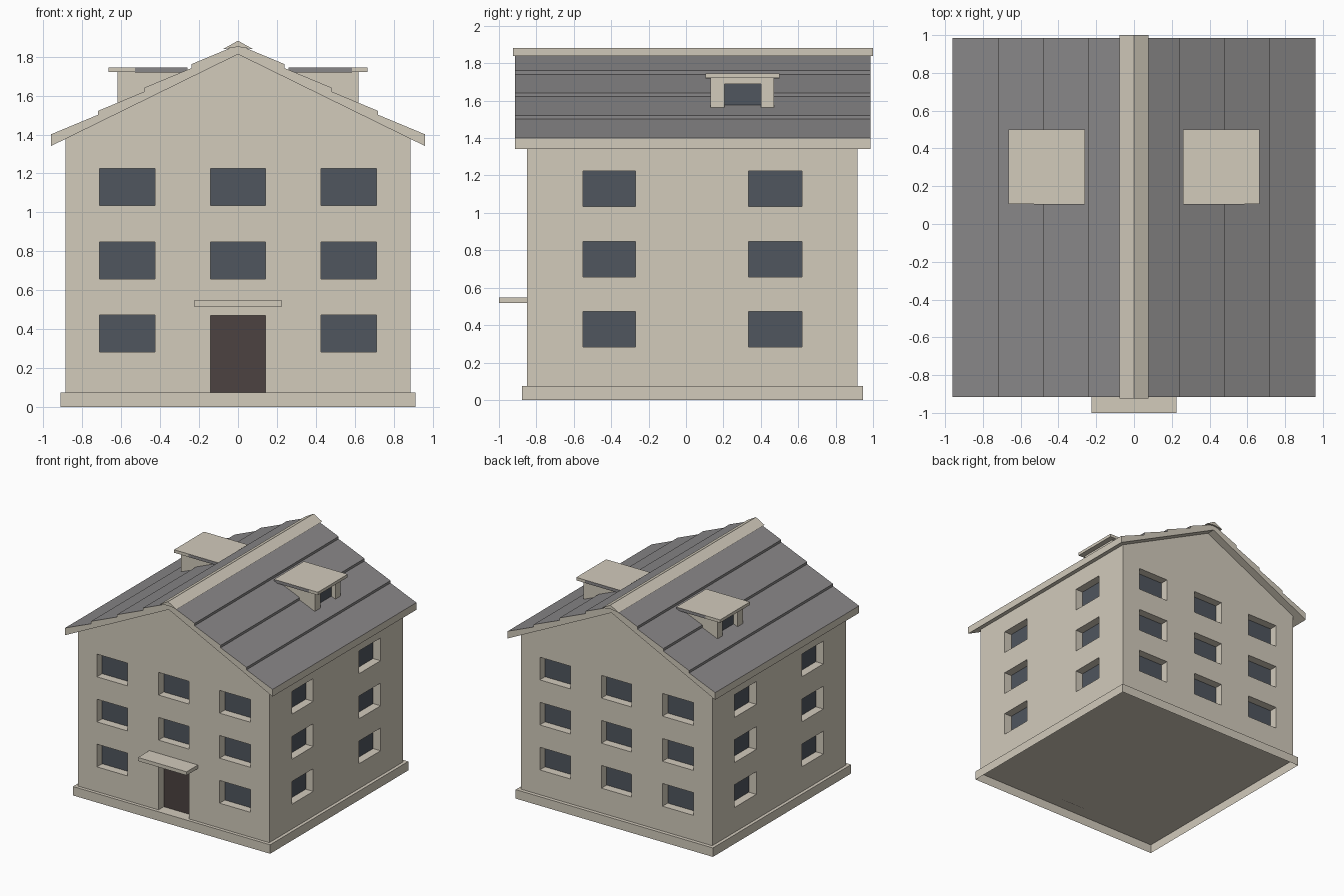
import bpy
import bmesh

cube = bpy.data.objects.get("Cube")
if cube:
    bpy.data.objects.remove(cube, do_unlink=True)


def make_material(name, rgb):
    mat = bpy.data.materials.new(name)
    mat.use_nodes = True
    color = (*rgb, 1)
    mat.diffuse_color = color
    bsdf = next(n for n in mat.node_tree.nodes if n.type == 'BSDF_PRINCIPLED')
    bsdf.inputs["Base Color"].default_value = color
    return mat


STONE = make_material("beige stone", (0.645, 0.595, 0.50))
SLATE = make_material("grey slate", (0.25, 0.242, 0.247))
GLASS = make_material("dark blue glass", (0.08, 0.093, 0.113))
WOOD = make_material("dark brown wood", (0.072, 0.055, 0.052))


def finish(name, bm, *mats):
    mesh = bpy.data.meshes.new(name)
    bm.to_mesh(mesh)
    bm.free()
    for m in mats:
        mesh.materials.append(m)
    obj = bpy.data.objects.new(name, mesh)
    bpy.context.collection.objects.link(obj)
    return obj


def add_box(bm, x, y, z):
    """Add a box spanning the given (low, high) ranges."""
    verts = bmesh.ops.create_cube(bm, size=1)["verts"]
    for v in verts:
        for i, (low, high) in enumerate((x, y, z)):
            v.co[i] = high if v.co[i] > 0 else low


def boxes(name, mat, *spans):
    bm = bmesh.new()
    for span in spans:
        add_box(bm, *span)
    return finish(name, bm, mat)


def prism(profile, y0, y1):
    """Extrude an (x, z) profile along y."""
    bm = bmesh.new()
    face = bm.faces.new([bm.verts.new((x, y0, z)) for x, z in profile])
    new = bmesh.ops.extrude_face_region(bm, geom=[face])["geom"]
    moved = [g for g in new if isinstance(g, bmesh.types.BMVert)]
    bmesh.ops.translate(bm, verts=moved, vec=(0, y1 - y0, 0))
    if not any(abs(f.normal.y) > 0.5 and f is face for f in bm.faces):
        bm.faces.new(face.verts)
    bmesh.ops.recalc_face_normals(bm, faces=bm.faces)
    return bm


def cut(obj, spans):
    """Cut box-shaped recesses out of an object."""
    cutter = boxes("recess_cutter", STONE, *spans)
    cutter.hide_render = True
    mod = obj.modifiers.new("recesses", 'BOOLEAN')
    mod.operation = 'DIFFERENCE'
    mod.solver = 'EXACT'
    mod.object = cutter
    bpy.context.view_layer.objects.active = obj
    bpy.ops.object.modifier_apply(modifier=mod.name)
    bpy.data.objects.remove(cutter, do_unlink=True)


# Main dimensions
WX, Y0, Y1 = 0.885, -0.85, 0.917
BASE, DEPTH, PANE, OUT = 0.075, 0.075, 0.006, 0.05
floors = [(0.282, 0.472), (0.658, 0.848), (1.035, 1.225)]
columns = [(-0.71, -0.425), (-0.14, 0.14), (0.425, 0.71)]
side_columns = [(-0.55, -0.27), (0.335, 0.62)]
door_x, door_z = (-0.14, 0.14), (BASE, 0.47)

# Window recesses and panes on all four walls
recesses, panes = [], []
for floor, z in enumerate(floors):
    for col, x in enumerate(columns):
        if (floor, col) != (0, 1):
            recesses.append((x, (Y0 - OUT, Y0 + DEPTH), z))
            panes.append((x, (Y0 + DEPTH - PANE, Y0 + DEPTH), z))
        recesses.append((x, (Y1 - DEPTH, Y1 + OUT), z))
        panes.append((x, (Y1 - DEPTH, Y1 - DEPTH + PANE), z))
    for y in side_columns:
        for s in (-1, 1):
            recesses.append((sorted((s * (WX - DEPTH), s * (WX + OUT))), y, z))
            panes.append((sorted((s * (WX - DEPTH), s * (WX - DEPTH + PANE))), y, z))
recesses.append((door_x, (Y0 - OUT, Y0 + DEPTH), door_z))

# Walls with gables, standing on the plinth
walls = finish("walls", prism([(-WX, BASE), (WX, BASE), (WX, 1.385),
                               (0, 1.822), (-WX, 1.385)], Y0, Y1), STONE)
cut(walls, recesses)
boxes("window_panes", GLASS, *panes)
boxes("front_door", WOOD, (door_x, (Y0 + DEPTH - PANE, Y0 + DEPTH), door_z))
boxes("door_canopy", STONE, ((-0.225, 0.225), (-1, Y0 + 0.01), (0.518, 0.548)))

# Plinth, hollow and open underneath
bm = bmesh.new()
add_box(bm, (-0.912, 0.912), (-0.878, 0.947), (0, BASE))
bmesh.ops.delete(bm, geom=[f for f in bm.faces if f.calc_center_median().z < 0.01],
                 context='FACES')
finish("plinth", bm, STONE)

# Stepped roof: four overlapping bands on each slope
band, rise, lip, eave = 0.24, 0.10, 0.02, 0.96
slope = []
for i in range(4):
    x, z = eave - i * band, 1.401 + i * (rise + lip)
    slope += [(x, z), (x - band, z + rise)]
mirrored = [(-x, z) for x, z in reversed(slope[:-1])]
bm = prism([(0, 1.812), (eave, 1.341)] + slope + mirrored + [(-eave, 1.341)],
           -0.915, 0.986)
for f in bm.faces:
    c = f.calc_center_median()
    under = f.normal.z < -0.1
    fascia = abs(c.x) > eave - 0.01
    gable = abs(f.normal.y) > 0.5
    f.material_index = 0 if under or fascia or gable else 1
finish("roof", bm, STONE, SLATE)

# Ridge cap
finish("ridge_cap", prism([(-0.078, 1.838), (0, 1.85), (0.078, 1.838), (0, 1.882)],
                          -0.925, 1.0), STONE)

# Dormers, one on each slope
for side, s, lining in (("left", 1, 0.585), ("right", -1, 0.53)):
    def span(a, b):
        return sorted((s * a, s * b))

    body = boxes(side + "_dormer", STONE,
                 (span(0.30, 0.62), (0.13, 0.47), (1.558, 1.722)))
    opening = (0.205, 0.40)
    cut(body, [(span(0.578, 0.70), opening, (1.54, 1.69))])
    boxes(side + "_dormer_pane", GLASS,
          (span(0.578, 0.584), opening, (1.56, 1.69)))
    boxes(side + "_dormer_roof", STONE,
          (span(0.26, 0.665), (0.105, 0.50), (1.72, 1.745)))
    # Slate lining below the plate and along its ends
    boxes(side + "_dormer_soffit", SLATE,
          (span(0.261, lining), (0.1045, 0.5005), (1.7195, 1.7445)))
